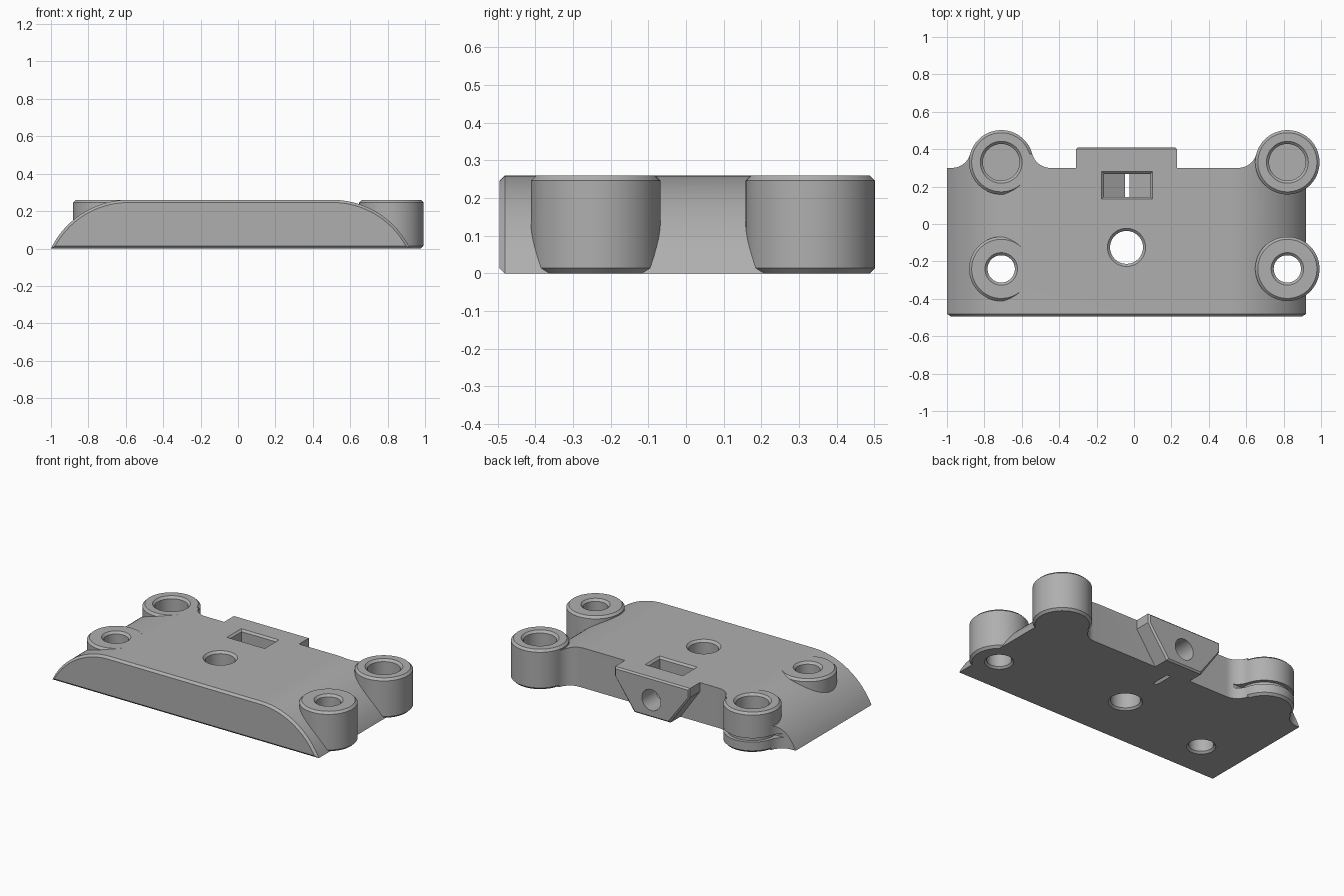
import bpy, bmesh, math
from mathutils import Vector

if "Cube" in bpy.data.objects:
    bpy.data.objects.remove(bpy.data.objects["Cube"])

HEIGHT, ARC, CHAMFER = 0.26, 0.461, 0.014
FRONT, BACK = -0.495, 0.30
BOSS_R = 0.172

grey = bpy.data.materials.new("plain grey")
grey.use_nodes = True
colour = (0.43, 0.43, 0.43, 1)
grey.diffuse_color = colour
grey.node_tree.nodes["Principled BSDF"].inputs["Base Color"].default_value = colour


def loft(name, loops):
    """Solid through matching closed loops, capped at both ends."""
    bm = bmesh.new()
    rings = [[bm.verts.new(p) for p in loop] for loop in loops]
    n = len(rings[0])
    for a, b in zip(rings, rings[1:]):
        for i in range(n):
            j = (i + 1) % n
            bm.faces.new((a[i], a[j], b[j], b[i]))
    bm.faces.new(rings[0])
    bm.faces.new(rings[-1])
    bmesh.ops.recalc_face_normals(bm, faces=bm.faces)
    mesh = bpy.data.meshes.new(name)
    bm.to_mesh(mesh)
    bm.free()
    mesh.materials.append(grey)
    ob = bpy.data.objects.new(name, mesh)
    bpy.context.collection.objects.link(ob)
    return ob


def turned(name, x, y, steps, sides=64):
    """Vertical round solid from (radius, height) steps."""
    angles = [math.tau * (i + 0.5) / sides for i in range(sides)]
    return loft(name, [[(x + r * math.cos(a), y + r * math.sin(a), z)
                        for a in angles] for r, z in steps])


def along_y(name, outline, y0, y1):
    return loft(name, [[(x, y, z) for x, z in outline] for y in (y0, y1)])


def upright(name, outline, z0, z1):
    return loft(name, [[(x, y, z) for x, y in outline] for z in (z0, z1)])


def box(name, x0, x1, y0, y1, z0, z1):
    return upright(name, [(x0, y0), (x1, y0), (x1, y1), (x0, y1)], z0, z1)


def combine(target, other, operation):
    other.hide_render = True
    mod = target.modifiers.new("combine", "BOOLEAN")
    mod.operation, mod.object, mod.solver = operation, other, "EXACT"
    bpy.context.view_layer.objects.active = target
    bpy.ops.object.modifier_apply(modifier=mod.name)
    bpy.data.objects.remove(other)


def arched(inset):
    """Arched end profile in x and z, shrunk by inset."""
    r, low = ARC - inset, HEIGHT - ARC
    start = math.asin((inset - low) / r)
    sweep = [start + (math.pi / 2 - start) * i / 24 for i in range(25)]
    right = [(0.505 + r * math.cos(a), low + r * math.sin(a)) for a in sweep]
    left = [(-0.585 - r * math.cos(a), low + r * math.sin(a)) for a in sweep]
    return right + left[::-1]


def fillet(name, cx, cy, side, f=0.1):
    """Concave corner between the back wall and a round boss."""
    dx = math.sqrt((BOSS_R + f) ** 2 - (BACK + f - cy) ** 2)
    end = math.atan2(cy - BACK - f, -dx)
    if end > 0:
        end -= math.tau
    start = -math.pi / 2
    arc = [start + (end - start) * i / 10 for i in range(11)]
    pts = [(cx, BACK - 0.06), (cx + side * dx, BACK - 0.06)]
    pts += [(cx + side * (dx + f * math.cos(a)), BACK + f + f * math.sin(a)) for a in arc]
    return upright(name, pts + [(cx, pts[-1][1])], -0.1, 0.4)


# Arched plate with chamfered front rim
body = loft("mounting_plate", [[(x, y, z) for x, z in arched(d)] for d, y in
                              ((CHAMFER, FRONT), (0, FRONT + CHAMFER), (0, BACK))])

# Curved corners leading into the rear bosses
REAR = [(-0.71, 0.33), (0.82, 0.33)]
FORE = [(-0.71, -0.24), (0.82, -0.24)]
for (cx, cy), sides in zip(REAR, ((1, -1), (-1,))):
    for side in sides:
        piece = fillet("corner", cx, cy, side)
        combine(piece, along_y("corner_limit", arched(0), 0.1, 0.6), "INTERSECT")
        combine(body, piece, "UNION")

# Tapered rear tab
def tab_outline(d):
    return [(-0.17 + d, d), (0.09 - d, d), (0.23 - d, 0.2), (0.23 - d, HEIGHT - d),
            (-0.31 + d, HEIGHT - d), (-0.31 + d, 0.2)]

tab = loft("tab", [[(x, y, z) for x, z in tab_outline(d)] for d, y in
                   ((0, 0.2), (0, 0.41 - 0.01), (0.01, 0.41))])
combine(body, tab, "UNION")

# Four round bosses
for x, y in REAR + FORE:
    c = CHAMFER
    boss = turned("boss", x, y, [(BOSS_R - c, 0), (BOSS_R, c),
                                 (BOSS_R, HEIGHT - c), (BOSS_R - c, HEIGHT)])
    combine(body, boss, "UNION")

# Groove round the outer side of one rear boss
gx, gy = REAR[0]
groove = turned("groove", gx, gy, [(0.25, 0.07), (0.25, 0.095)])
combine(groove, turned("groove_core", gx, gy, [(0.15, 0), (0.15, 0.2)]), "DIFFERENCE")
combine(groove, box("groove_limit", -1.1, -0.4, BACK + 0.01, 0.7, 0, 0.2), "INTERSECT")
combine(body, groove, "DIFFERENCE")

# Blind rear sockets, through front holes and centre hole
for x, y in REAR:
    combine(body, turned("socket", x, y, [(0.098, 0.06), (0.098, HEIGHT - 0.014),
                                          (0.125, HEIGHT + 0.013)]), "DIFFERENCE")
for x, y, r in [(*p, 0.073) for p in FORE] + [(-0.04, -0.125, 0.088)]:
    combine(body, turned("hole", x, y, [(r + 0.025, -0.013), (r, 0.012), (r, HEIGHT - 0.014),
                                        (r + 0.027, HEIGHT + 0.013)]), "DIFFERENCE")

# Nut pocket with V-shaped floor, and the cross hole through the tab
MID = -0.037
w, tip = 0.124, -0.007
pocket = along_y("pocket", [(MID, tip), (MID + w, tip + w * 0.577), (MID + w, 0.4),
                            (MID - w, 0.4), (MID - w, tip + w * 0.577)], 0.145, 0.268)
combine(body, pocket, "DIFFERENCE")
rim = loft("pocket_rim", [[(MID + sx * (w + d), 0.2065 + sy * (0.0615 + d), z)
                           for sx, sy in ((-1, -1), (1, -1), (1, 1), (-1, 1))]
                          for d, z in ((0, HEIGHT - 0.012), (0.02, HEIGHT + 0.008))])
combine(body, rim, "DIFFERENCE")
ring = [math.tau * i / 48 for i in range(48)]
bolt = along_y("bolt_hole", [(MID + 0.068 * math.cos(a), 0.115 + 0.068 * math.sin(a))
                             for a in ring], 0.2, 0.5)
combine(body, bolt, "DIFFERENCE")

# Smooth curved walls, keep edges crisp
bpy.ops.object.select_all(action="DESELECT")
body.select_set(True)
bpy.context.view_layer.objects.active = body
bpy.ops.object.shade_smooth_by_angle(angle=math.radians(25))
